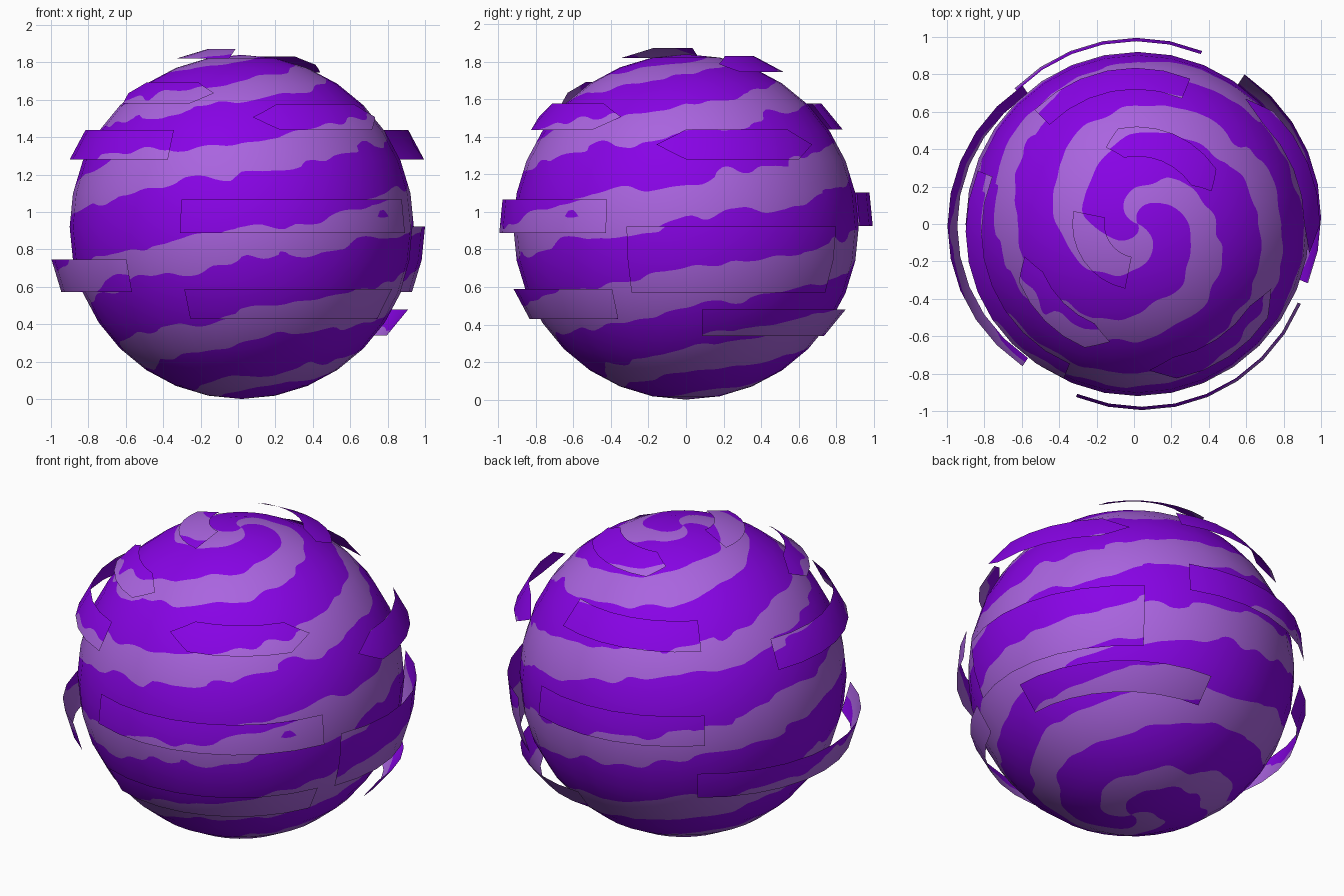
import bpy, bmesh, math
from mathutils import Vector, noise

if "Cube" in bpy.data.objects:
    bpy.data.objects.remove(bpy.data.objects["Cube"])

R, CEN = 0.92, Vector((0.02, 0, 0.92))
STEP = 11.25          # 32 segments, 16 rings
N = 6                 # fine cells per facet, for crisp band edges


def material(name, col):
    m = bpy.data.materials.new(name)
    m.diffuse_color = (*col, 1)
    m.use_nodes = True
    m.node_tree.nodes["Principled BSDF"].inputs["Base Color"].default_value = m.diffuse_color
    return m


MATS = [material("deep_purple", (0.245, 0.001, 0.79)),
        material("light_violet", (0.40, 0.127, 0.74))]


def corner(k, s):
    """Vertex of the coarse sphere: ring k (0 bottom, 16 top), segment s."""
    la, lo = math.radians(k * STEP - 90), math.radians(s * STEP)
    return Vector((math.cos(la) * math.cos(lo), math.cos(la) * math.sin(lo), math.sin(la))) * R


def point(k, s):
    """Position on the faceted sphere at fractional ring and segment."""
    k0, s0 = min(math.floor(k + 1e-6), 15), math.floor(s + 1e-6)
    u, v = s - s0, k - k0
    low = corner(k0, s0).lerp(corner(k0, s0 + 1), u)
    return low.lerp(corner(k0 + 1, s0).lerp(corner(k0 + 1, s0 + 1), u), v)


def band(p):
    """Positive inside the light arms of a two-armed spiral with ragged edges."""
    d = p.normalized()
    lat = math.degrees(math.asin(max(-1, min(1, d.z))))
    lon = math.atan2(d.y, d.x)
    pitch = 30.5 if lat < 24 else 29
    ph = 2 * math.pi * (lat - 24) / pitch - 2 * (lon + math.pi / 2)
    q = Vector((d.x * 2.6, d.y * 2.6, d.z * 6))
    return math.cos(ph) - 0.25 + 0.6 * noise.noise(q) + 0.6 * noise.noise(q * 2.4)


def clip(poly, sign):
    """Part of a polygon of (position, value) where sign * value is positive."""
    out = []
    for i, (p, f) in enumerate(poly):
        q, g = poly[(i + 1) % len(poly)]
        if f * sign > 0:
            out.append(p)
        if f * g < 0:
            out.append(p.lerp(q, f / (f - g)))
    return out


def shell(name, k0, k1, s0, s1, shift=(0, 0, 0), pointed=False):
    """Patch of the sphere, moved outward; pointed ends add a triangle each side."""
    bm = bmesh.new()
    a0, a1 = (s0 - 1, s1 + 1) if pointed else (s0, s1)
    mid = (k0 + k1) / 2

    def grid(i, j):
        s, k = a0 + i / N, k0 + j / N
        if pointed:
            over = max(s0 - s, s - s1, 0)
            k = mid + (k - mid) * (1 - over)
        p = point(k, s)
        return p, band(p) or 1e-6

    cols, rows = round((a1 - a0) * N), round((k1 - k0) * N)
    pts = [[grid(i, j) for j in range(rows + 1)] for i in range(cols + 1)]
    for i in range(cols):
        for j in range(rows):
            quad = [pts[i][j], pts[i + 1][j], pts[i + 1][j + 1], pts[i][j + 1]]
            for sign, mi in ((-1, 0), (1, 1)):
                poly = clip(quad, sign)
                if len(poly) > 2:
                    f = bm.faces.new([bm.verts.new(p) for p in poly])
                    f.material_index, f.smooth = mi, True
    bmesh.ops.remove_doubles(bm, verts=bm.verts, dist=0.0004)
    me = bpy.data.meshes.new(name)
    bm.to_mesh(me)
    bm.free()
    for m in MATS:
        me.materials.append(m)
    # round shading over the flat facets
    me.normals_split_custom_set_from_vertices([v.co.normalized() for v in me.vertices])
    ob = bpy.data.objects.new(name, me)
    ob.location = CEN + Vector(shift)
    bpy.context.collection.objects.link(ob)


# main ball
shell("ball", 0, 16, 0, 32)

# floating plates: name, rings, segments (0 = right, 8 = back, -8 = front), shift
PLATES = [
    ("plate_front_middle", 8, 9, -10, -2, (0.022, -0.075, -0.033)),
    ("plate_front_low", 5, 6, -10, -2, (0.018, -0.068, 0.02)),
    ("plate_left_low", 6, 7, 11, 21, (-0.115, -0.01, 0.005)),
    ("plate_left_high", 10, 11, 14, 22, (-0.07, -0.04, 0.008)),
    ("plate_back_middle", 8, 9, 6, 12, (-0.008, 0.075, 0.005)),
    ("plate_right_wide", 6, 8, -2, 5, (0.06, 0.035, 0.003)),
    ("plate_back_high", 11, 12, 6, 12, (-0.012, 0.07, 0.008)),
    ("plate_right_low", 4, 5, 0, 8, (0.125, 0.085, 0.07)),
    ("plate_top", 14, 15, 15, 23, (0.002, 0, 0.05)),
]
for n, k0, k1, s0, s1, sh in PLATES:
    shell(n, k0, k1, s0, s1, sh)

# plates with pointed ends
POINTED = [
    ("plate_right_high", 10, 11, 0, 4, (0.125, 0.0, 0.008)),
    ("plate_front_right_high", 11, 12, -7, -3, (0.06, -0.075, 0.006)),
    ("plate_front_left_upper", 12, 13, -14, -10, (-0.035, -0.06, 0.008)),
    ("plate_back_right_upper", 13, 14, 3, 9, (-0.005, 0.01, 0.06)),
]
for n, k0, k1, s0, s1, sh in POINTED:
    shell(n, k0, k1, s0, s1, sh, True)
